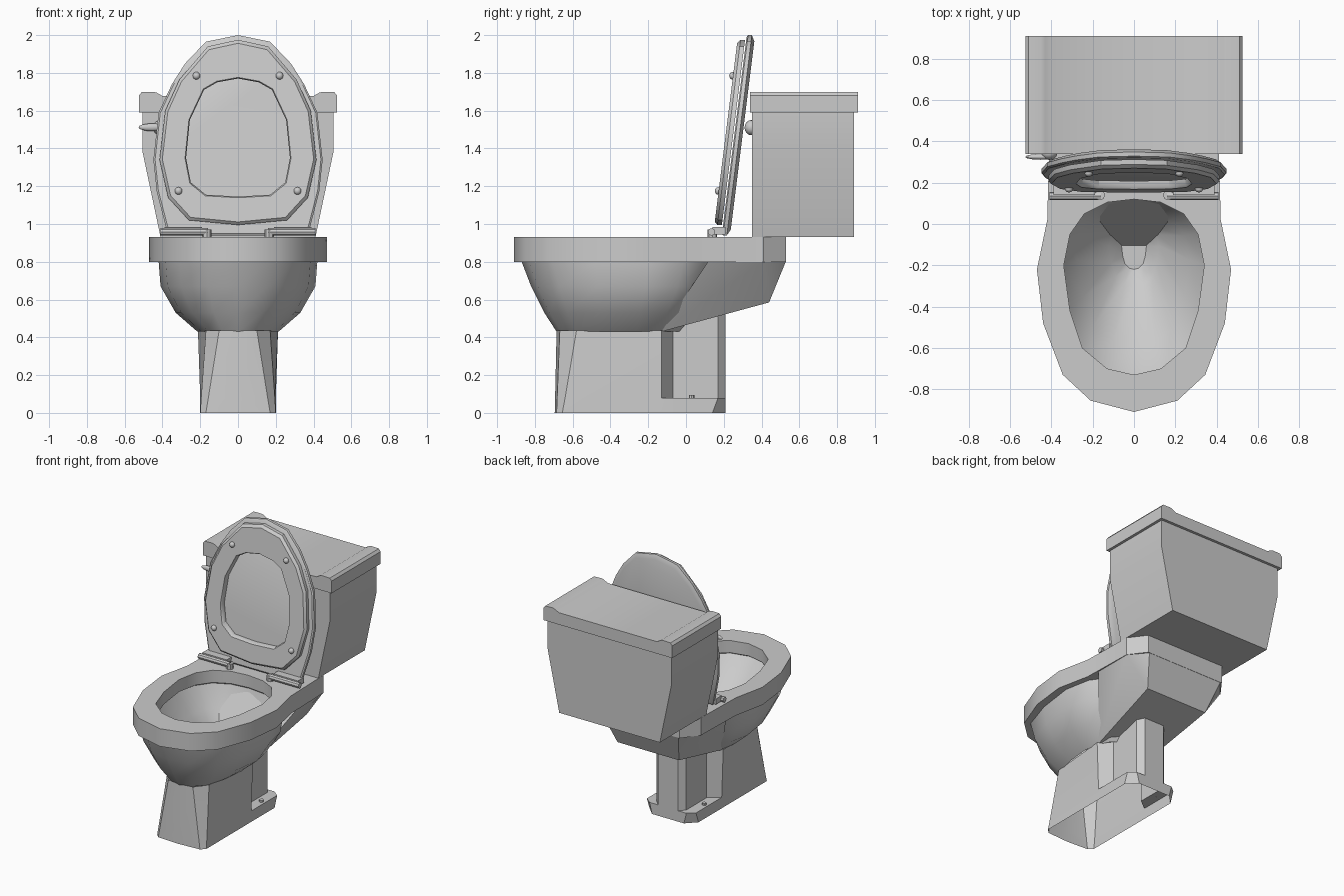
import bpy, bmesh
from math import radians
from mathutils import Matrix

cube = bpy.data.objects.get("Cube")
if cube:
    bpy.data.objects.remove(cube, do_unlink=True)

GREY = (0.6, 0.6, 0.6, 1)
mat = bpy.data.materials.new("grey_porcelain")
mat.use_nodes = True
mat.diffuse_color = GREY
mat.node_tree.nodes["Principled BSDF"].inputs["Base Color"].default_value = GREY


def finish(name, bm):
    bmesh.ops.remove_doubles(bm, verts=bm.verts, dist=0.0005)
    bmesh.ops.recalc_face_normals(bm, faces=bm.faces)
    mesh = bpy.data.meshes.new(name)
    bm.to_mesh(mesh)
    bm.free()
    mesh.materials.append(mat)
    ob = bpy.data.objects.new(name, mesh)
    bpy.context.collection.objects.link(ob)
    bpy.ops.object.select_all(action='DESELECT')
    ob.select_set(True)
    bpy.context.view_layer.objects.active = ob
    bpy.ops.object.shade_smooth_by_angle(angle=radians(35))
    return ob


def mirrored(half):
    """Close a half outline whose ends lie on the centre line."""
    return half + [(-p[0], *p[1:]) for p in reversed(half[1:-1])]


def loft(name, rings, caps=(False, False), closed=False):
    bm = bmesh.new()
    loops = [[bm.verts.new(p) for p in mirrored(r)] for r in rings]
    pairs = list(zip(loops, loops[1:]))
    if closed:
        pairs.append((loops[-1], loops[0]))
    for a, b in pairs:
        for i in range(len(a)):
            j = (i + 1) % len(a)
            bm.faces.new((a[i], a[j], b[j], b[i]))
    for loop, cap in zip((loops[0], loops[-1]), caps):
        if cap:
            bm.faces.new(loop)
    return finish(name, bm)


def flat(half, z):
    return [(x, y, z) for x, y in half]


# Bowl: outer shell, rim band and inner basin in one surface
OPENING = [(0, -.73), (.13, -.70), (.25, -.60), (.31, -.42), (.34, -.2),
           (.31, -.05), (.24, .05), (.13, .105), (0, .12)]
RIM = [(0, -.91), (.21, -.855), (.345, -.73), (.44, -.48), (.47, -.22),
       (.42, .02), (.41, .41), (.32, .53), (0, .53)]


def egg(z, width, front, back):
    return [(x / .34 * width, front + (y + .73) / .85 * (back - front), z)
            for x, y in OPENING]


loft("bowl", [
    egg(.43, .215, -.685, .0), egg(.53, .33, -.75, .06), egg(.67, .41, -.82, .15),
    egg(.80, .42, -.87, .2), flat(RIM, .80), flat(RIM, .93),
    egg(.93, .34, -.73, .12), egg(.84, .34, -.73, .12), egg(.83, .355, -.745, .13),
    egg(.68, .27, -.60, .08), egg(.54, .12, -.30, .01), egg(.47, .06, -.22, -.04)],
    caps=(False, True))

# Bracket under the tank
bm = bmesh.new()
for x, y, z in [(.2, -.13, .43), (.25, .44, .585), (.41, .12, .805),
                (.41, .41, .805), (.31, .53, .805)]:
    for s in (-1, 1):
        bm.verts.new((s * x, y, z))
bmesh.ops.convex_hull(bm, input=bm.verts)
bmesh.ops.dissolve_limit(bm, angle_limit=.02, verts=bm.verts, edges=bm.edges)
finish("rear_bracket", bm)

# Pedestal: hollow, with side recesses above the foot
FOOT = [(0, -.695), (.17, -.685), (.2, -.655), (.2, -.13), (.2, -.06),
        (.2, .14), (.13, .21), (0, .21)]
FOOT_TOP = [(0, -.693), (.157, -.682), (.195, -.64), (.2, -.13), (.2, -.06),
            (.2, .17), (.15, .21), (0, .21)]
COLUMN = FOOT_TOP[:4] + [(.12, -.07), (.12, .17), (.08, .21), (0, .21)]
TOP = [(0, -.685), (.1, -.668), (.17, -.58), (.212, -.13)] + COLUMN[4:]
loft("pedestal", [flat(FOOT, 0), flat(FOOT_TOP, .08), flat(COLUMN, .08),
                  [(x, y, .435 + max(0, y + .13) * .28) for x, y in TOP]])

# Tank and its cover, profiles run from front to back
def prism(name, half, front, back):
    loft(name, [[(x, y, z) for x, z in half] for y in (front, back)], (True, True))


prism("tank", [(0, .93), (.41, .93), (.505, 1.38), (.505, 1.6), (0, 1.6)], .35, .89)
prism("tank_cover", [(0, 1.59), (.525, 1.59), (.525, 1.68), (.51, 1.698), (.45, 1.7),
                     (.43, 1.695), (.40, 1.678), (0, 1.678)], .34, .91)

# Raised seat and lid, leaning back
def leaning(half, depth, scale=1):
    out = []
    for x, z in half:
        z = 1.45 + (z - 1.45) * scale
        out.append((x * scale, .14 + .125 * (z - .93) + depth, z))
    return out


LID = [(0, 2.0), (.17, 1.965), (.28, 1.85), (.35, 1.74), (.42, 1.59), (.448, 1.34),
       (.43, 1.17), (.37, .94), (0, .94)]
SEAT = [(0, 1.975), (.16, 1.94), (.31, 1.765), (.385, 1.6), (.415, 1.34),
        (.37, 1.14), (.26, 1.02), (0, .995)]
HOLE = [(0, 1.77), (.11, 1.75), (.18, 1.71), (.255, 1.55), (.275, 1.35),
        (.25, 1.22), (.17, 1.155), (0, 1.145)]
loft("lid", [leaning(LID, .048, .98), leaning(LID, .055), leaning(LID, .075),
             leaning(LID, .092, .94)], (True, True))
loft("seat", [leaning(SEAT, .042), leaning(SEAT, .018), leaning(SEAT, .002, .965),
              leaning(HOLE, .002, 1.02), leaning(HOLE, .012), leaning(HOLE, .042)],
     closed=True)


# Small round parts
def cylinder(name, centre, radius, length, axis, sides=12, tip=None):
    bm = bmesh.new()
    turn = {'X': Matrix.Rotation(radians(90), 4, 'Y'),
            'Y': Matrix.Rotation(radians(90), 4, 'X'), 'Z': Matrix()}[axis]
    bmesh.ops.create_cone(bm, cap_ends=True, segments=sides, radius1=radius,
                          radius2=radius if tip is None else tip, depth=length,
                          matrix=Matrix.Translation(centre) @ turn)
    return finish(name, bm)


def ball(name, centre, size):
    bm = bmesh.new()
    bmesh.ops.create_uvsphere(bm, u_segments=12, v_segments=8, radius=1,
                              matrix=Matrix.Translation(centre) @ Matrix.Diagonal((*size, 1)))
    finish(name, bm)


for side, s in (("left", 1), ("right", -1)):
    for spot, x, z in (("upper", .22, 1.785), ("lower", .315, 1.175)):
        y = .14 + .125 * (z - .93)
        ball(f"{spot}_bumper_{side}", (s * x, y, z), (.02, .018, .02))
    cylinder(f"hinge_bar_{side}", (s * .285, .135, .958), .02, .25, 'X', 8)
    cylinder(f"hinge_post_{side}", (s * .165, .14, .95), .025, .04, 'Z', 8)
    # Hinge arm joining the bar to the lid
    prism_bm = bmesh.new()
    bmesh.ops.create_cube(prism_bm, size=1, matrix=Matrix.Translation((s * .29, .175, .965))
                          @ Matrix.Diagonal((.2, .07, .04, 1)))
    finish(f"hinge_arm_{side}", prism_bm)
    cylinder(f"floor_bolt_{side}", (s * .17, .03, .087), .015, .016, 'Z', 8)

# Flush lever
ball("lever_knob", (-.41, .345, 1.51), (.04, .035, .04))
ball("lever_handle", (-.455, .325, 1.512), (.072, .014, .02))
